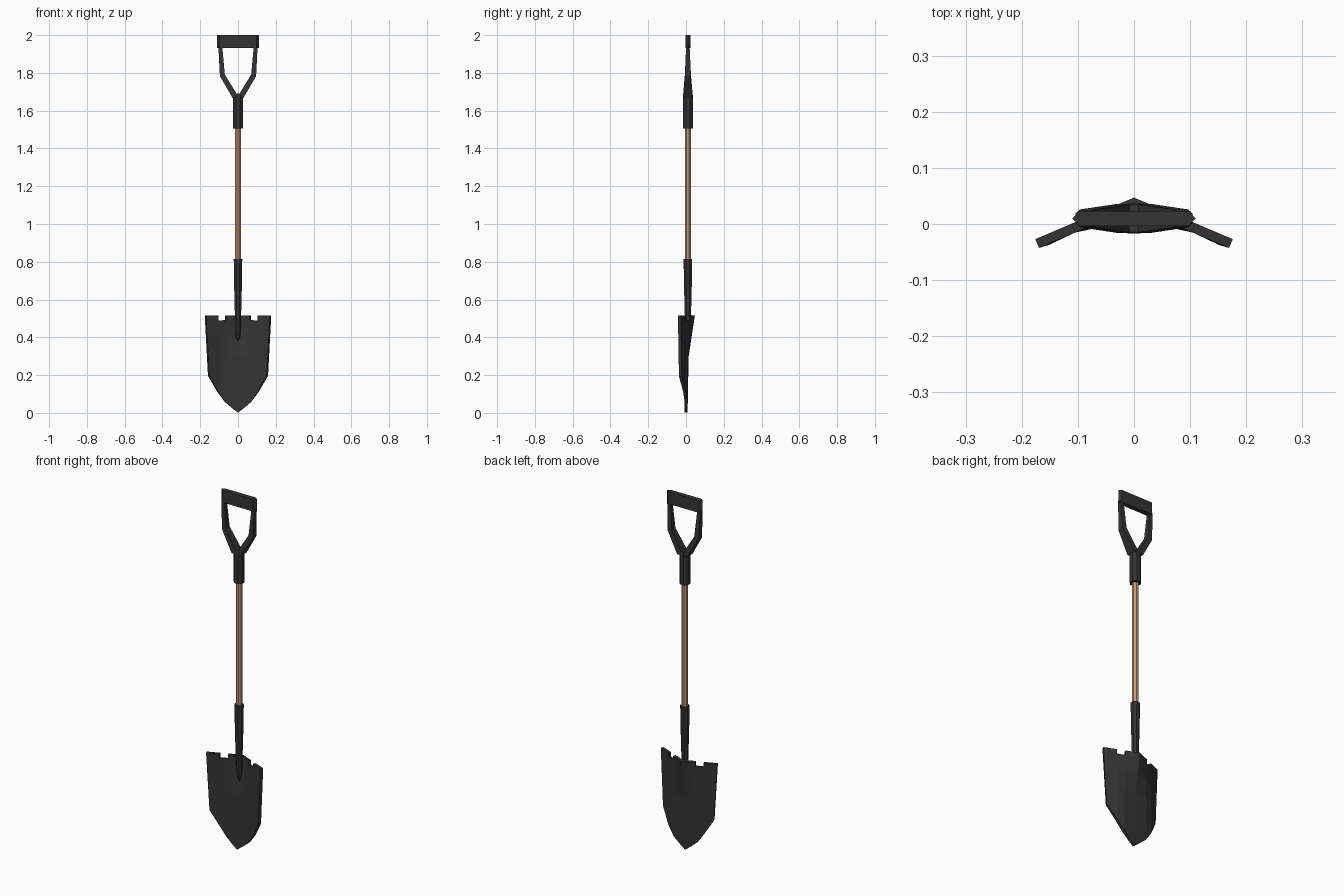
import bpy, bmesh, math

if "Cube" in bpy.data.objects:
    bpy.data.objects.remove(bpy.data.objects["Cube"])

YC = 0.01  # centre line of the shaft


def material(name, rgb):
    m = bpy.data.materials.new(name)
    m.diffuse_color = (*rgb, 1)
    m.use_nodes = True
    m.node_tree.nodes["Principled BSDF"].inputs["Base Color"].default_value = m.diffuse_color
    return m


metal = material("dark_metal", (0.034, 0.034, 0.034))
wood = material("wood", (0.60, 0.31, 0.195))


def finish(name, bm, mat):
    bm.normal_update()
    me = bpy.data.meshes.new(name)
    bm.to_mesh(me)
    bm.free()
    me.materials.append(mat)
    ob = bpy.data.objects.new(name, me)
    bpy.context.collection.objects.link(ob)
    return ob


def loft(name, rings, mat):
    """Skin a closed solid through matching rings of points."""
    bm = bmesh.new()
    loops = [[bm.verts.new(p) for p in ring] for ring in rings]
    n = len(loops[0])
    for a, b in zip(loops, loops[1:]):
        for i in range(n):
            j = (i + 1) % n
            bm.faces.new((a[i], a[j], b[j], b[i]))
    bm.faces.new(loops[0][::-1])
    bm.faces.new(loops[-1])
    bmesh.ops.recalc_face_normals(bm, faces=bm.faces[:])
    return finish(name, bm, mat)


def tube(name, sections, mat, sides=8):
    """Octagonal tube from (z, radius, y centre) sections."""
    rings = []
    for z, r, y in sections:
        angles = [(k + 0.5) * math.tau / sides for k in range(sides)]
        rings.append([(r * math.cos(a), y + r * math.sin(a), z) for a in angles])
    return loft(name, rings, mat)


# Shaft, lower socket and handle collar
tube("shaft", [(0.78, 0.0168, YC), (1.53, 0.0168, YC)], wood)
tube("socket", [(0.37, 0.004, 0.014), (0.42, 0.015, 0.014), (0.52, 0.018, YC),
                (0.68, 0.0225, YC), (0.815, 0.0245, YC)], metal)
tube("handle_collar", [(1.505, 0.029, YC), (1.68, 0.029, YC), (1.69, 0.026, YC)], metal)

# Forked handle arms: (outer x, outer z, inner x, inner z, half depth)
arm = [(0.029, 1.668, -0.001, 1.675, 0.026), (0.096, 1.783, 0.070, 1.792, 0.016),
       (0.104, 1.945, 0.084, 1.945, 0.009)]
for side, s in (("right", 1), ("left", -1)):
    loft("handle_arm_" + side,
         [[(s * xo, YC - d, zo), (s * xo, YC + d, zo),
           (s * xi, YC + d, zi), (s * xi, YC - d, zi)] for xo, zo, xi, zi, d in arm], metal)

# Grip bar with pointed ends
outline = [(-0.11, 0), (-0.097, -0.0135), (0.097, -0.0135),
           (0.11, 0), (0.097, 0.0135), (-0.097, 0.0135)]
loft("grip", [[(x, YC + y, z) for x, y in outline] for z in (1.932, 2.0)], metal)

# Blade: back surface as a grid of columns (x, bottom z, back y), thickened forward
half = [(0.035, 0.028, 0.013), (0.07, 0.058, 0.012), (0.11, 0.112, 0.001), (0.159, 0.196, -0.022)]
cols = [(-x, z, y) for x, z, y in half[::-1]] + [(0, 0.001, 0.014)] + half
bm = bmesh.new()
grid = []
for x, bottom, y in cols:
    col = []
    for z in (0.515, 0.49, 0.4, 0.3, bottom):
        px, py = x, y
        if abs(x) > 0.12:  # sides widen towards the top
            t = (z - 0.196) / 0.319
            px += math.copysign(0.017 * t, x)
            py -= 0.005 * t
        elif abs(x) < 0.1:  # stamped ridge around the socket
            py += max(0, z - 0.3) / 0.215 * 0.033 * max(0, 1 - abs(x) / 0.085)
        if z < 0.1:
            py -= 0.006 * (1 - z / 0.1)
        col.append(bm.verts.new((px, py, z)))
    grid.append(col)
for i, (a, b) in enumerate(zip(grid, grid[1:])):
    for r in range(4):
        if r == 0 and i in (1, 6):
            continue  # notches in the top edge
        bm.faces.new((a[r], b[r], b[r + 1], a[r + 1]))
blade = finish("blade", bm, metal)
mod = blade.modifiers.new("thickness", 'SOLIDIFY')
mod.thickness = 0.017
mod.offset = -1
